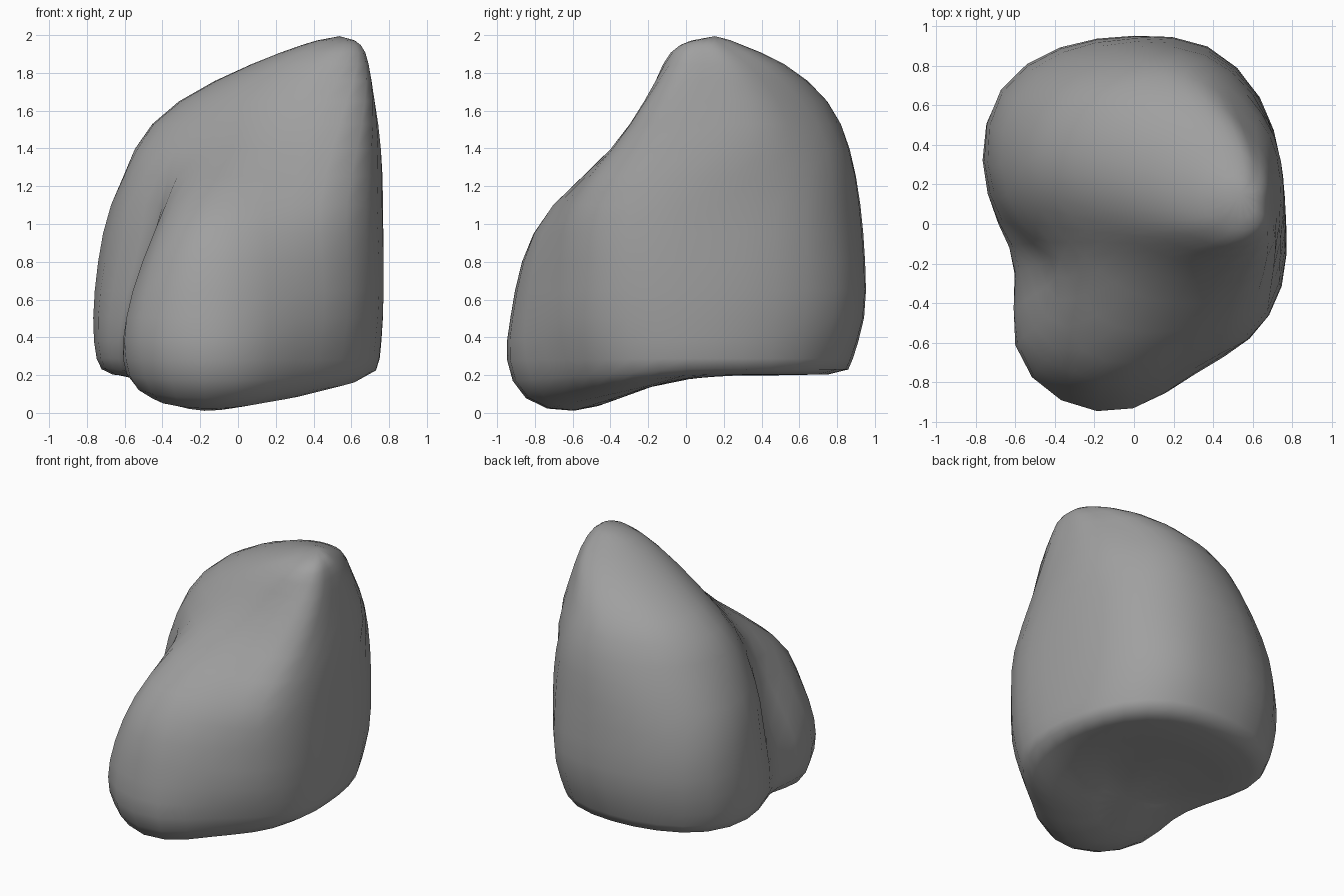
import bpy
import bmesh
import math
from mathutils import Vector

default_cube = bpy.data.objects.get("Cube")
if default_cube:
    bpy.data.objects.remove(default_cube, do_unlink=True)

# One plain stone colour
stone = bpy.data.materials.new("stone_grey")
stone.use_nodes = True
stone_colour = (0.35, 0.35, 0.35, 1)
stone.diffuse_color = stone_colour
stone.node_tree.nodes["Principled BSDF"].inputs["Base Color"].default_value = stone_colour
stone.node_tree.nodes["Principled BSDF"].inputs["Roughness"].default_value = 0.9

# Horizontal outlines: centre, height, then radii in percent, counter-clockwise from +x
FOOT = ((0, 0, .28), (75, 77, 84, 89, 88, 90, 92, 82, 68, 65, 86, 98, 95, 79, 77, 78))
CREST = ((.45, .2, 1.85), (24, 23, 23, 27, 31, 35, 38, 39, 37, 34, 32, 30, 32, 34, 33, 26))
BODY = [
    FOOT,
    ((0, 0, .5), (77, 80, 90, 98, 95, 97, 97, 84, 69, 61, 87, 96, 93, 82, 83, 81)),
    ((0, 0, .8), (77, 81, 91, 98, 95, 97, 96, 81, 64, 51, 74, 90, 87, 79, 83, 82)),
    ((0, 0, 1.1), (77, 80, 91, 95, 93, 92, 88, 74, 58, 44, 55, 72, 72, 71, 82, 80)),
    ((.1, .2, 1.4), (66, 67, 66, 69, 67, 67, 69, 68, 65, 56, 50, 52, 58, 64, 77, 70)),
    ((.25, .25, 1.65), (47, 45, 43, 46, 51, 53, 58, 60, 57, 48, 43, 42, 44, 51, 62, 51)),
    CREST,
]


def add_ring(bm, centre, radii, scale=1.0, droop=0.0):
    """Closed outline of vertices; droop lowers its front half."""
    cx, cy, cz = centre
    ring = []
    for i, radius in enumerate(radii):
        angle = math.tau * i / len(radii)
        reach = radius / 100 * scale
        x = cx + reach * math.cos(angle)
        y = cy + reach * math.sin(angle)
        ring.append(bm.verts.new((x, y, cz + droop * min(y, 0))))
    return ring


def bridge(bm, lower, upper):
    for i in range(len(lower)):
        j = (i + 1) % len(lower)
        bm.faces.new((lower[i], lower[j], upper[j], upper[i]))


def close(bm, ring, tip):
    pole = bm.verts.new(tip)
    for i in range(len(ring)):
        bm.faces.new((ring[i], ring[(i + 1) % len(ring)], pole))


def mean(vectors):
    return sum(vectors, Vector()) / len(vectors)


def rounded_position(v):
    """Where one step of subdivision will carry a vertex."""
    n = len(v.link_edges)
    faces = mean([f.calc_center_median() for f in v.link_faces])
    edges = mean([(v.co + e.other_vert(v).co) / 2 for e in v.link_edges])
    return (faces + 2 * edges + (n - 3) * v.co) / n


bm = bmesh.new()

# Underside with a hanging front, body outlines and narrow peak
rings = [
    add_ring(bm, (-.1, -.18, .2), FOOT[1], scale=.43, droop=.33),
    add_ring(bm, (0, 0, .2), FOOT[1], scale=.9, droop=.15),
]
rings += [add_ring(bm, centre, radii) for centre, radii in BODY]
rings.append(add_ring(bm, (.53, .13, 1.95), CREST[1], scale=.5))
for lower, upper in zip(rings, rings[1:]):
    bridge(bm, lower, upper)
close(bm, rings[0], (-.1, -.18, .14))
close(bm, rings[-1], (.54, .16, 2))
bmesh.ops.recalc_face_normals(bm, faces=bm.faces)

# Swell the cage so that the rounded surface passes through the outlines
outline = {v: v.co.copy() for v in bm.verts}
for step in range(3):
    swollen = {v: v.co + goal - rounded_position(v) for v, goal in outline.items()}
    for v, co in swollen.items():
        v.co = co
for f in bm.faces:
    f.smooth = True

mesh = bpy.data.meshes.new("boulder")
bm.to_mesh(mesh)
bm.free()
mesh.materials.append(stone)
boulder = bpy.data.objects.new("boulder", mesh)
bpy.context.collection.objects.link(boulder)
rounding = boulder.modifiers.new("rounding", "SUBSURF")
rounding.levels = rounding.render_levels = 1
